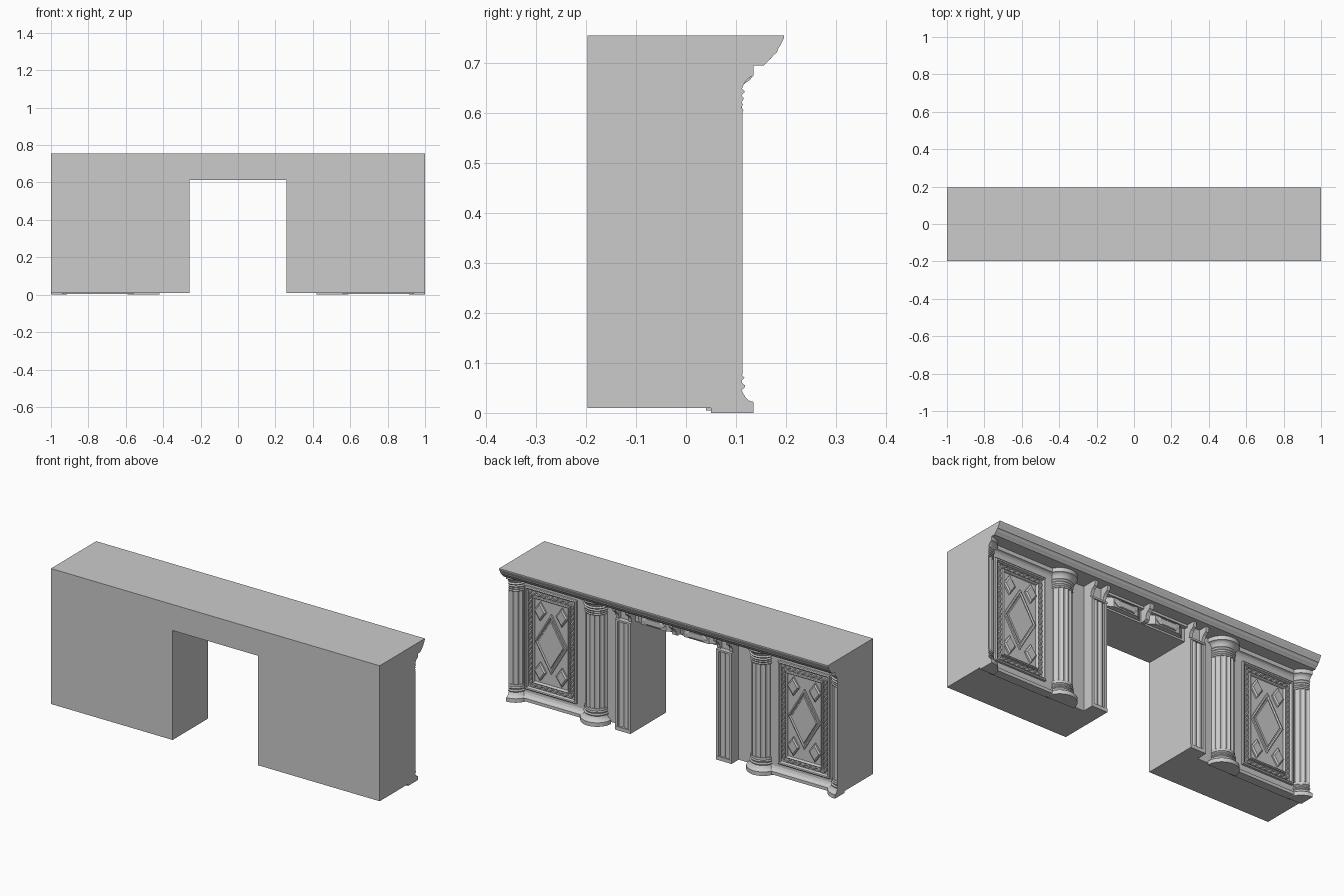
import bpy, bmesh
from math import sin, cos, pi

if "Cube" in bpy.data.objects:
    bpy.data.objects.remove(bpy.data.objects["Cube"])


def finish(bm, name, mirror=True, smooth=False):
    bmesh.ops.recalc_face_normals(bm, faces=bm.faces)
    me = bpy.data.meshes.new(name)
    bm.to_mesh(me)
    bm.free()
    ob = bpy.data.objects.new(name, me)
    bpy.context.collection.objects.link(ob)
    if smooth:
        bpy.ops.object.select_all(action='DESELECT')
        ob.select_set(True)
        bpy.context.view_layer.objects.active = ob
        bpy.ops.object.shade_smooth_by_angle(angle=0.6)
    if mirror:
        m = ob.modifiers.new("mirror", 'MIRROR')
        m.use_mirror_merge = False
    return ob


def loft(bm, rings, close=False):
    """Skin closed rings of points; cap the ends or join last to first."""
    vs = [[bm.verts.new(p) for p in r] for r in rings]
    pairs = list(zip(vs, vs[1:])) + ([(vs[-1], vs[0])] if close else [])
    for a, b in pairs:
        n = len(a)
        for i in range(n):
            j = (i + 1) % n
            bm.faces.new((a[i], a[j], b[j], b[i]))
    if not close:
        bm.faces.new(vs[0])
        bm.faces.new(vs[-1])


def prism(name, pts, axis, a, b, mirror=True, smooth=False):
    """Extrude a 2D outline along one axis from a to b."""
    put = {'x': lambda p, t: (t, p[0], p[1]),
           'y': lambda p, t: (p[0], t, p[1]),
           'z': lambda p, t: (p[0], p[1], t)}[axis]
    bm = bmesh.new()
    loft(bm, [[put(p, t) for p in pts] for t in (a, b)])
    return finish(bm, name, mirror, smooth)


def box(name, x0, x1, y0, y1, z0, z1, mirror=True):
    return prism(name, [(x0, y0), (x1, y0), (x1, y1), (x0, y1)], 'z', z0, z1, mirror)


def frame(name, x0, x1, z0, z1, prof):
    """Mitred rectangular moulding; prof holds (inset, y)."""
    bm = bmesh.new()
    loft(bm, [[(x0 + d, y, z0 + d), (x1 - d, y, z0 + d),
               (x1 - d, y, z1 - d), (x0 + d, y, z1 - d)] for d, y in prof], True)
    finish(bm, name)


# desk carcass with the knee opening
prism("carcass", [(-1, .01), (-.26, .01), (-.26, .612), (.26, .612), (.26, .01),
                  (1, .01), (1, .755), (-1, .755)], 'y', -.197, .05, False)

# cornice moulding across the carved side
prism("cornice", [(.04, .695), (.155, .695), (.163, .703), (.17, .709), (.176, .717),
                  (.182, .721), (.184, .728), (.190, .738), (.196, .750), (.196, .755),
                  (.04, .755)], 'x', -1, 1, False)

CY = .05


def column_part(name, cx, prof, n, flute=0.0):
    """Round part cut flat at the wall and at the desk end."""
    bm = bmesh.new()
    rings = []
    for r, z in prof:
        ring = []
        for i in range(n):
            a = 2 * pi * i / n
            q = r - flute * abs(sin(8 * a))
            ring.append((cx + q * cos(a), CY + q * sin(a), z))
        rings.append(ring)
    loft(bm, rings)
    for co, no in (((1, 0, 0), (1, 0, 0)), ((0, CY, 0), (0, -1, 0))):
        res = bmesh.ops.bisect_plane(bm, geom=bm.verts[:] + bm.edges[:] + bm.faces[:],
                                     dist=1e-5, plane_co=co, plane_no=no, clear_outer=True)
        edges = [e for e in res['geom_cut'] if isinstance(e, bmesh.types.BMEdge) and e.is_boundary]
        if edges:
            bmesh.ops.holes_fill(bm, edges=edges, sides=0)
    finish(bm, name, True, True)


BASE = [(.085, 0), (.085, .022), (.077, .024), (.070, .030), (.065, .038), (.061, .046),
        (.067, .050), (.068, .055), (.062, .060), (.062, .065), (.067, .070), (.062, .075),
        (.064, .082), (.062, .088)]
CAPITAL = [(.062, .600), (.065, .606), (.061, .611), (.064, .617), (.061, .622), (.066, .629),
           (.061, .635), (.068, .643), (.062, .649), (.066, .658), (.072, .667),
           (.078, .672), (.085, .674), (.085, .696)]
for label, cx in (("inner", .505), ("outer", 1.0)):
    column_part(label + "_column_base", cx, BASE, 48)
    column_part(label + "_column_shaft", cx, [(.063, .085), (.063, .603)], 96, .006)
    column_part(label + "_column_capital", cx, CAPITAL, 48)

# panel backing between the columns, with plinth and top mouldings
PX, PZ, PY = .77, .35, .066
box("panel_backing", .54, .965, .04, PY, .01, .696)
prism("panel_plinth", [(.04, .005), (.088, .005), (.088, .022), (.078, .026),
                       (.071, .034), (PY, .046), (.04, .046)], 'x', .56, .94)
prism("panel_top_moulding", [(.04, .65), (PY, .65), (.071, .662), (.078, .670),
                             (.088, .674), (.088, .696), (.04, .696)], 'x', .56, .94)

# double picture frame of the panel
W, H = .157, .283
frame("panel_outer_frame", PX - W, PX + W, PZ - H, PZ + H,
      [(0, PY - .01), (0, .078), (.005, .082), (.011, .080), (.015, PY), (.015, PY - .01)])
frame("panel_inner_frame", PX - W + .044, PX + W - .044, PZ - H + .044, PZ + H - .044,
      [(0, PY - .01), (.001, .076), (.005, .080), (.009, .076), (.011, PY), (.011, PY - .01)])


# interlaced chain strands in the border
def strand(name, a, b, waves, phase):
    cu = bpy.data.curves.new(name, 'CURVE')
    cu.dimensions = '3D'
    cu.bevel_depth = .0042
    cu.bevel_resolution = 0
    sp = cu.splines.new('POLY')
    n = waves * 8
    sp.points.add(n)
    vertical = a[0] == b[0]
    for i in range(n + 1):
        t = i / n
        s = .0095 * sin(2 * pi * waves * t + phase)
        x, z = a[0] + (b[0] - a[0]) * t, a[1] + (b[1] - a[1]) * t
        sp.points[i].co = (x + s, PY + .004, z, 1) if vertical else (x, PY + .004, z + s, 1)
    tmp = bpy.data.objects.new(name, cu)
    bpy.context.collection.objects.link(tmp)
    bpy.context.view_layer.update()
    ev = tmp.evaluated_get(bpy.context.evaluated_depsgraph_get())
    bm = bmesh.new()
    bm.from_mesh(bpy.data.meshes.new_from_object(ev))
    bpy.data.objects.remove(tmp)
    finish(bm, name)


cw, ch = W - .0295, H - .0295
for phase in (0, pi):
    for s in (-1, 1):
        strand("chain_side", (PX + s * cw, PZ - ch), (PX + s * cw, PZ + ch), 9, phase)
        strand("chain_end", (PX - cw, PZ + s * ch), (PX + cw, PZ + s * ch), 4, phase)


# raised lozenges: one large with a rim, four small
def lozenge(name, cx, cz, w, h, layers):
    bm = bmesh.new()
    loft(bm, [[(cx + k * w, y, cz), (cx, y, cz + k * h),
               (cx - k * w, y, cz), (cx, y, cz - k * h)] for k, y in layers])
    finish(bm, name)


lozenge("large_lozenge", PX, PZ, .098, .165,
        [(1, PY - .01), (1, .075), (.92, .077), (.86, .071), (.8, .071), (.77, .076)])
for sx in (-1, 1):
    for sz in (-1, 1):
        lozenge("small_lozenge", PX + sx * .066, PZ + sz * .165, .036, .052,
                [(1, PY - .01), (1, .074), (.75, .080)])

# stepped and reeded pilasters beside the opening
x0, x1 = .26, .355
plan = [(x0, .04), (x0, .110), (x0 + .016, .110), (x0 + .016, .096)]
for c in (x0 + .032, x0 + .063):
    plan += [(c + .0145 * -cos(pi * i / 6), .096 + .010 * sin(pi * i / 6)) for i in range(7)]
plan += [(x1 - .016, .096), (x1 - .016, .110), (x1, .110), (x1, .04)]
prism("pilaster", plan, 'z', .01, .615, True, True)
box("pilaster_foot", x0, x1, .04, .112, .01, .03)
box("pilaster_frieze", x0, x1, .04, .085, .61, .696)
box("pilaster_necking", x0, x1, .04, .112, .608, .618)

# scroll brackets under the cornice
BR = [(.04, .615), (.090, .615), (.102, .622), (.104, .640), (.112, .655),
      (.130, .668), (.134, .680), (.134, .696), (.04, .696)]
for c in (x0 + .009, x1 - .009):
    prism("pilaster_bracket", BR, 'x', c - .009, c + .009)
prism("centre_bracket", BR, 'x', -.012, .012, False)

# lintel with chamfered raised panels
box("lintel", -.262, .262, .04, .066, .612, .696, False)
box("lintel_top_strip", -.262, .262, .04, .088, .682, .696, False)
prism("lintel_panel", [(.022, .05), (.022, .068), (.055, .094), (.205, .094),
                       (.240, .068), (.240, .05)], 'z', .622, .672)
lz = .647
bm = bmesh.new()
loft(bm, [[(.13 + k * .07, y, lz), (.13 + k * .05, y, lz + k * .018), (.13 - k * .05, y, lz + k * .018),
           (.13 - k * .07, y, lz), (.13 - k * .05, y, lz - k * .018), (.13 + k * .05, y, lz - k * .018)]
          for k, y in ((1, .085), (1, .098), (.8, .101))])
finish(bm, "lintel_cartouche")
